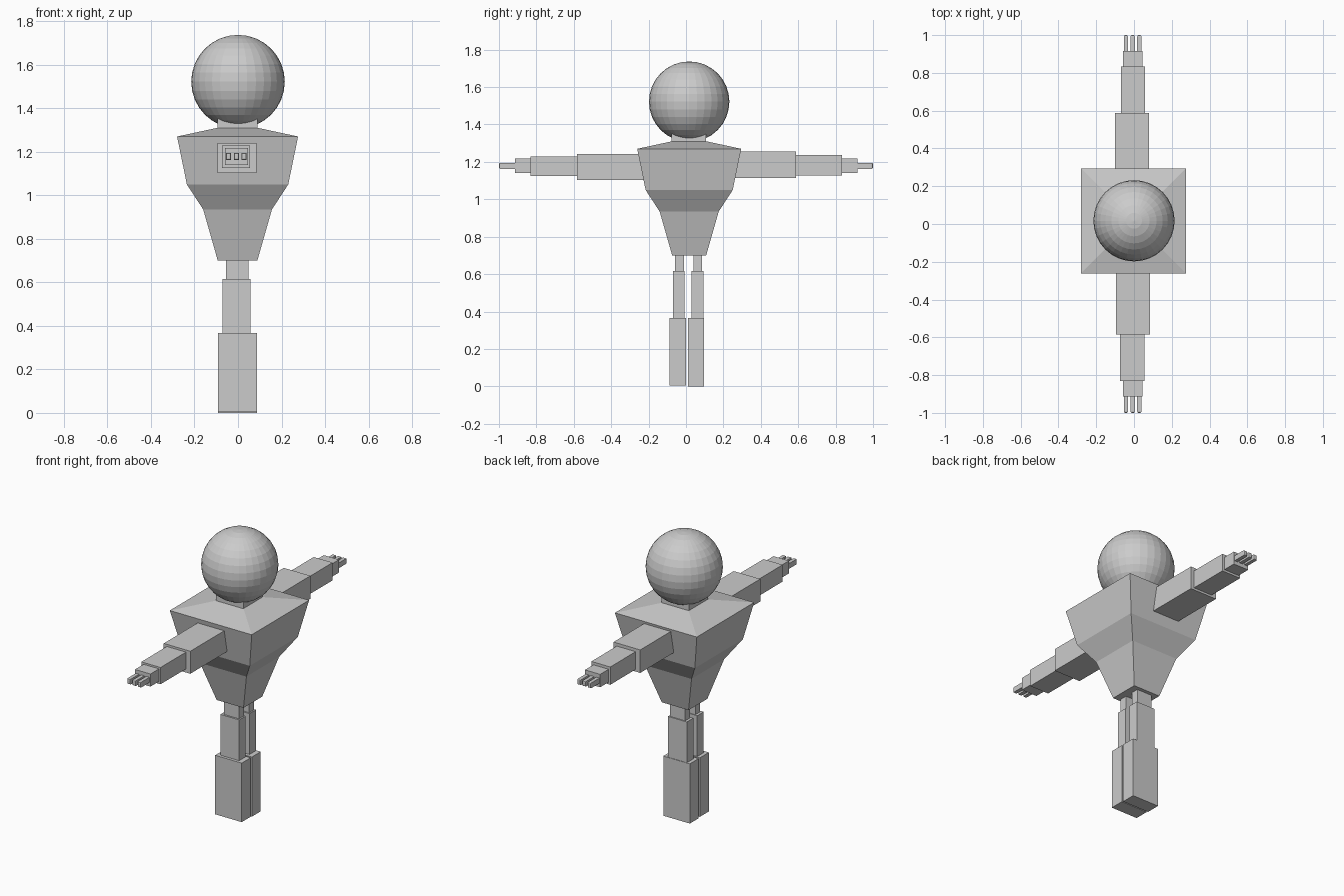
import bpy
import bmesh

if "Cube" in bpy.data.objects:
    bpy.data.objects.remove(bpy.data.objects["Cube"])


def finish(name, bm):
    bmesh.ops.recalc_face_normals(bm, faces=bm.faces)
    mesh = bpy.data.meshes.new(name)
    bm.to_mesh(mesh)
    bm.free()
    obj = bpy.data.objects.new(name, mesh)
    bpy.context.collection.objects.link(obj)
    return obj


def box(name, x, y, z, tip=None):
    """Box from (min, max) ranges; tip = +1/-1 chamfers the end facing that y side."""
    bm = bmesh.new()
    bmesh.ops.create_cube(bm, size=1)
    if tip:
        ends = [e for e in bm.edges if all(v.co.y * tip > 0 for v in e.verts)]
    for v in bm.verts:
        v.co = [(lo + hi) / 2 + c * (hi - lo)
                for c, (lo, hi) in zip(v.co, (x, y, z))]
    if tip:
        bmesh.ops.bevel(bm, geom=ends, offset=0.007, segments=2,
                        profile=0.5, affect='EDGES')
    return finish(name, bm)


# Torso: square rings stacked upward (half width, height)
CY = 0.02
bm = bmesh.new()
rings = []
for r, z in [(0.091, 0.70), (0.158, 0.935), (0.233, 1.05),
             (0.278, 1.27), (0.092, 1.31)]:
    rings.append([bm.verts.new((sx * r - 0.002, CY - 0.003 + sy * r, z))
                  for sx, sy in ((-1, -1), (1, -1), (1, 1), (-1, 1))])
for a, b in zip(rings, rings[1:]):
    for i in range(4):
        j = (i + 1) % 4
        bm.faces.new((a[i], a[j], b[j], b[i]))
bm.faces.new(rings[0])
bm.faces.new(rings[-1])
finish("torso", bm)

# Neck
box("neck", (-0.094, 0.09), (-0.077, 0.107), (1.30, 1.37))

# Head
bpy.ops.mesh.primitive_uv_sphere_add(segments=32, ring_count=16, radius=0.215,
                                     location=(0, CY - 0.003, 1.522))
bpy.context.object.name = "head"

# Arms: (part, x range, distance range along y, z range)
arms = {
    -1: [("upper_arm", (-0.095, 0.085), (0.19, 0.584), (1.103, 1.241)),
         ("forearm", (-0.074, 0.056), (0.57, 0.831), (1.125, 1.228)),
         ("hand", (-0.059, 0.046), (0.82, 0.914), (1.14, 1.217))],
    1: [("upper_arm", (-0.101, 0.080), (0.22, 0.588), (1.114, 1.255)),
        ("forearm", (-0.070, 0.058), (0.57, 0.834), (1.127, 1.236)),
        ("hand", (-0.059, 0.044), (0.82, 0.916), (1.14, 1.219))],
}
for side, parts in arms.items():
    label = "front" if side < 0 else "back"
    for name, x, d, z in parts:
        box(f"{label}_{name}", x, sorted(side * v for v in d), z)
    # Three fingers
    for i, fx in enumerate((-0.043, -0.007, 0.028)):
        box(f"{label}_finger_{i + 1}", (fx - 0.011, fx + 0.011),
            sorted((side * 0.90, side * 1.0)), (1.163, 1.195), tip=side)

# Legs: three stacked blocks each
legs = {
    "front": [((-0.059, -0.012), 0.60, 0.72),
              ((-0.070, -0.007), 0.35, 0.616),
              ((-0.088, -0.001), 0.004, 0.366)],
    "back": [((0.040, 0.086), 0.60, 0.72),
             ((0.030, 0.093), 0.35, 0.616),
             ((0.010, 0.096), 0.0, 0.366)],
}
widths = [("thigh", (-0.055, 0.048)), ("shin", (-0.071, 0.057)),
          ("boot", (-0.093, 0.087))]
for label, blocks in legs.items():
    for (name, x), (y, z0, z1) in zip(widths, blocks):
        box(f"{label}_{name}", x, y, (z0, z1))
